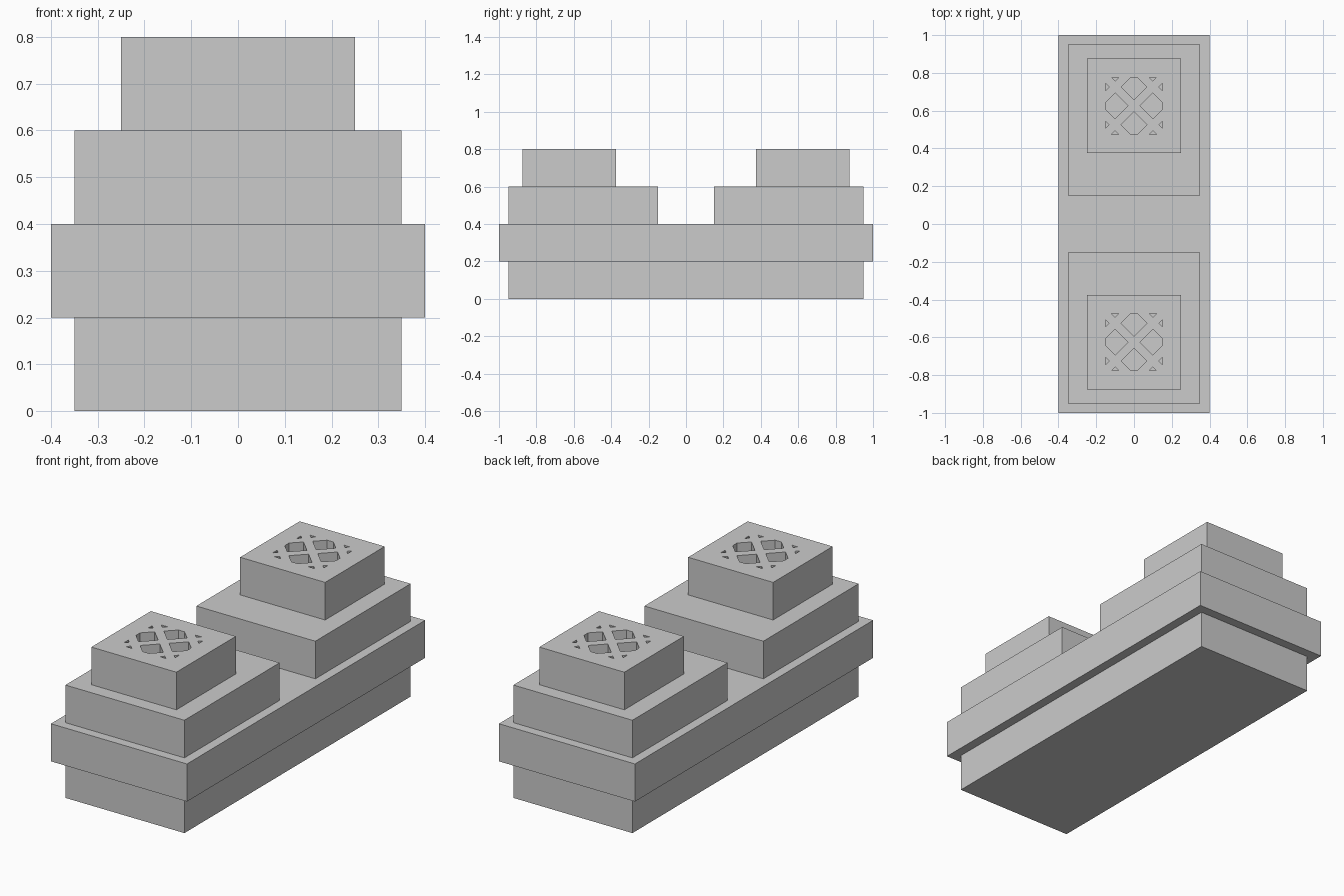
import bpy, bmesh
from mathutils import Vector

if "Cube" in bpy.data.objects:
    bpy.data.objects.remove(bpy.data.objects["Cube"])


def block(name, size_x, size_y, z0, z1, y=0.0):
    bpy.ops.mesh.primitive_cube_add(size=1, location=(0, y, (z0 + z1) / 2))
    ob = bpy.context.object
    ob.name = name
    ob.scale = (size_x, size_y, z1 - z0)
    bpy.ops.object.transform_apply(location=False, rotation=False, scale=True)
    return ob


def lattice_cutter(y, z0, z1, pitch=0.1, half=0.068, limit=0.15):
    # Diamond openings on a diagonal lattice, trimmed to a square, then extruded
    bm = bmesh.new()
    for i in range(-2, 3):
        for j in range(-2, 3):
            if (i + j) % 2:
                cx, cy = i * pitch, j * pitch
                bm.faces.new([bm.verts.new((cx + dx * half, cy + dy * half, 0))
                              for dx, dy in ((1, 0), (0, 1), (-1, 0), (0, -1))])
    for n in ((1, 0, 0), (-1, 0, 0), (0, 1, 0), (0, -1, 0)):
        bmesh.ops.bisect_plane(bm, geom=bm.verts[:] + bm.edges[:] + bm.faces[:],
                               plane_co=Vector(n) * limit, plane_no=n, clear_outer=True)
    res = bmesh.ops.extrude_face_region(bm, geom=bm.faces[:], use_keep_orig=True)
    top = [v for v in res["geom"] if isinstance(v, bmesh.types.BMVert)]
    bmesh.ops.translate(bm, verts=top, vec=(0, 0, z1 - z0))
    bmesh.ops.recalc_face_normals(bm, faces=bm.faces[:])
    me = bpy.data.meshes.new("lattice_cutter")
    bm.to_mesh(me)
    bm.free()
    ob = bpy.data.objects.new("lattice_cutter", me)
    ob.location = (0, y, z0)
    ob.hide_render = True
    bpy.context.collection.objects.link(ob)
    return ob


# Long base and overhanging slab
block("base", 0.7, 1.9, 0.0, 0.2)
block("slab", 0.8, 2.0, 0.2, 0.4)

# Two stepped towers with lattice vents on top
for side, label in ((-1, "front"), (1, "back")):
    block(label + "_step", 0.7, 0.8, 0.4, 0.6, side * 0.55)
    cap = block(label + "_vent_block", 0.5, 0.5, 0.6, 0.8, side * 0.625)
    cutter = lattice_cutter(side * 0.625, 0.7, 0.85)
    mod = cap.modifiers.new("vent_holes", 'BOOLEAN')
    mod.operation = 'DIFFERENCE'
    mod.solver = 'EXACT'
    mod.object = cutter
    bpy.context.view_layer.objects.active = cap
    bpy.ops.object.modifier_apply(modifier=mod.name)
    bpy.data.objects.remove(cutter)
